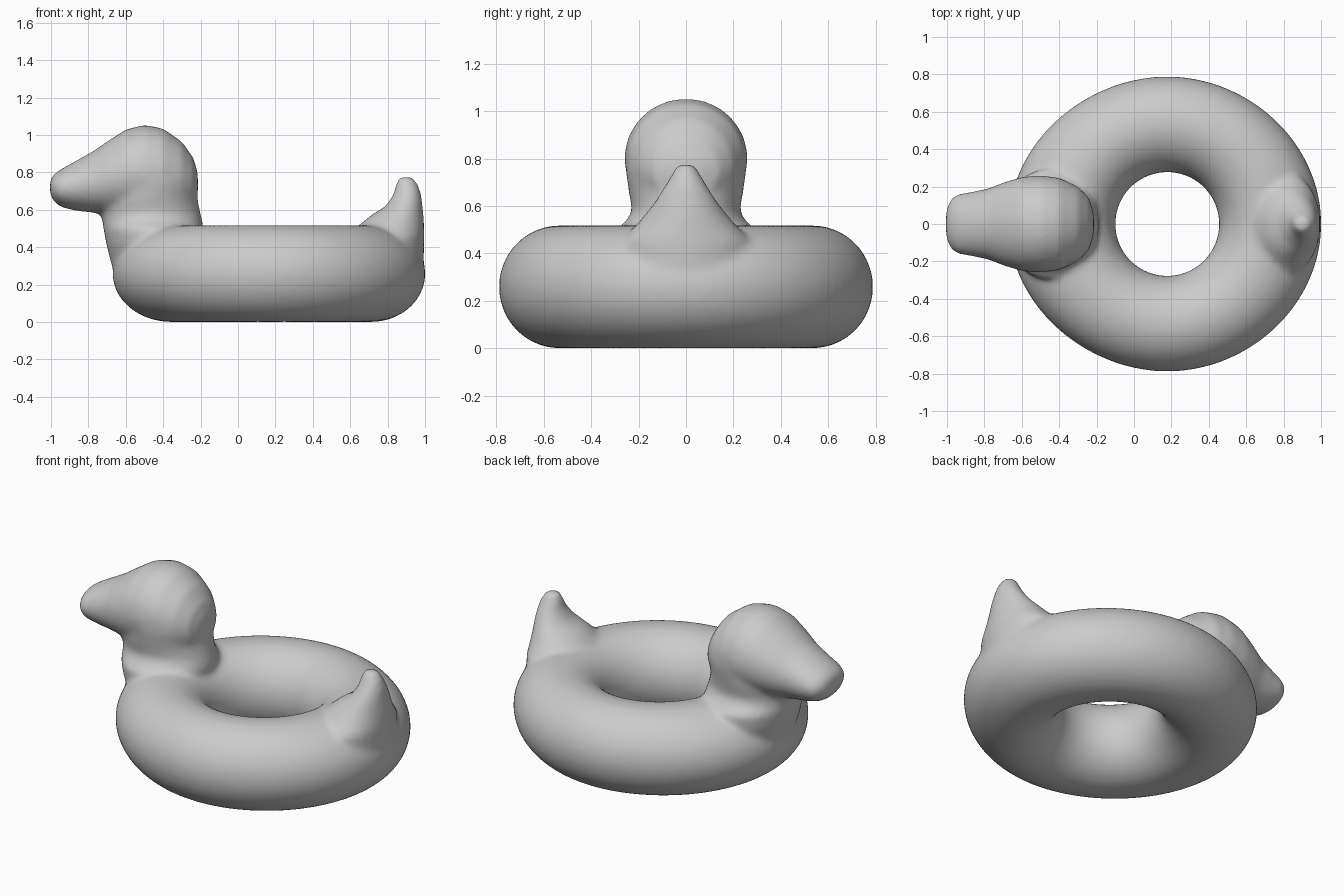
import bpy, bmesh
from math import cos, sin, pi

default = bpy.data.objects.get("Cube")
if default:
    bpy.data.objects.remove(default, do_unlink=True)

grey = bpy.data.materials.new("soft grey")
grey.use_nodes = True
colour = (0.6, 0.6, 0.6, 1)
grey.diffuse_color = colour
grey.node_tree.nodes["Principled BSDF"].inputs["Base Color"].default_value = colour

bm = bmesh.new()


def bridge(a, b):
    n = len(a)
    for i in range(n):
        j = (i + 1) % n
        bm.faces.new((a[i], a[j], b[j], b[i]))


def loft(sections, axis, sides=32):
    """Elliptical rings: (position along axis, low, high, half width in y)."""
    rings = []
    for pos, low, high, half in sections:
        mid, rad = (low + high) / 2, (high - low) / 2
        ring = []
        for i in range(sides):
            a = 2 * pi * i / sides
            c, y = mid + rad * cos(a), half * sin(a)
            ring.append(bm.verts.new((pos, y, c) if axis == "x" else (c, y, pos)))
        rings.append(ring)
    for a, b in zip(rings, rings[1:]):
        bridge(a, b)
    bm.faces.new(rings[0])
    bm.faces.new(rings[-1])


# Inflated ring, pulled out a little at the chest and the tail
rings = []
for i in range(96):
    u = 2 * pi * i / 96
    ring = []
    for j in range(40):
        v = 2 * pi * j / 40
        r = 0.533 + 0.256 * cos(v)
        outer = max(0, cos(v))
        pull = 0.035 * outer * max(0, cos(u)) ** 2 - 0.06 * outer * max(0, -cos(u)) ** 2
        ring.append(bm.verts.new((0.178 + r * cos(u) + pull, r * sin(u), 0.259 + 0.259 * sin(v))))
    rings.append(ring)
for i in range(96):
    bridge(rings[i], rings[(i + 1) % 96])

# Head tapering into the beak
loft([(-1.005, 0.68, 0.76, 0.07), (-0.985, 0.645, 0.79, 0.125), (-0.95, 0.615, 0.815, 0.158),
      (-0.87, 0.595, 0.86, 0.172), (-0.78, 0.585, 0.91, 0.19), (-0.7, 0.575, 0.965, 0.222),
      (-0.6, 0.56, 1.03, 0.252), (-0.5, 0.55, 1.055, 0.26), (-0.4, 0.55, 1.035, 0.248),
      (-0.3, 0.57, 0.965, 0.2), (-0.24, 0.62, 0.88, 0.14), (-0.215, 0.7, 0.8, 0.06)], "x")

# Neck and chest
loft([(0.2, -0.6, -0.25, 0.2), (0.3, -0.675, -0.22, 0.24), (0.42, -0.705, -0.2, 0.29),
      (0.5, -0.72, -0.185, 0.295), (0.54, -0.725, -0.19, 0.25), (0.58, -0.735, -0.2, 0.227),
      (0.65, -0.74, -0.215, 0.24), (0.75, -0.72, -0.212, 0.255), (0.85, -0.66, -0.235, 0.24)], "z")

# Upturned tail
loft([(0.25, 0.6, 0.99, 0.28), (0.45, 0.6, 0.997, 0.28), (0.52, 0.65, 0.995, 0.21),
      (0.57, 0.71, 0.992, 0.168), (0.62, 0.79, 0.987, 0.13), (0.68, 0.83, 0.98, 0.092),
      (0.73, 0.842, 0.965, 0.062), (0.775, 0.86, 0.935, 0.035)], "z")

bmesh.ops.recalc_face_normals(bm, faces=bm.faces)
mesh = bpy.data.meshes.new("duck_ring")
bm.to_mesh(mesh)
bm.free()
duck = bpy.data.objects.new("duck_swim_ring", mesh)
bpy.context.collection.objects.link(duck)
mesh.materials.append(grey)

# Fuse the parts into one skin and soften the joins
fuse = duck.modifiers.new("fuse", "REMESH")
fuse.mode = "VOXEL"
fuse.voxel_size = 0.016
fuse.use_smooth_shade = True
soften = duck.modifiers.new("soften", "SMOOTH")
soften.factor = 0.5
soften.iterations = 10
